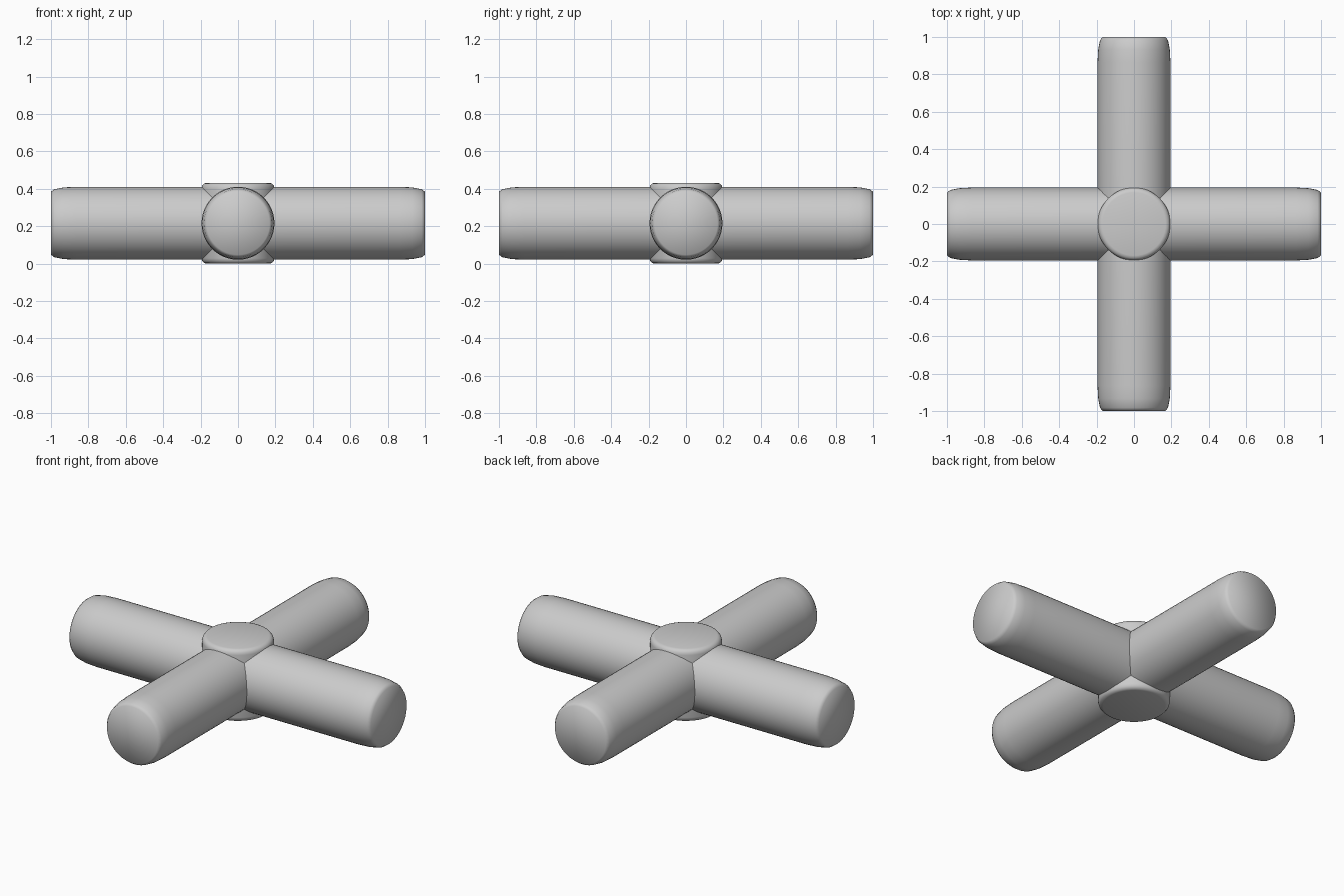
import bpy, bmesh
from math import pi

if "Cube" in bpy.data.objects:
    bpy.data.objects.remove(bpy.data.objects["Cube"])

RADIUS = 0.195   # bar radius
HALF_H = 0.216   # half height of the short hub, also axis height


def bevelled_bar(name, half_length, rotation):
    # Unit cylinder with rounded rims, stretched so the rounding follows its length
    mesh = bpy.data.meshes.new(name)
    bm = bmesh.new()
    bmesh.ops.create_cone(bm, cap_ends=True, segments=48,
                          radius1=1, radius2=1, depth=2)
    rims = [e for e in bm.edges if abs(e.verts[0].co.z - e.verts[1].co.z) < 0.01]
    bmesh.ops.bevel(bm, geom=rims, offset=0.135, offset_type='OFFSET',
                    segments=3, profile=0.5, affect='EDGES')
    bmesh.ops.scale(bm, vec=(RADIUS, RADIUS, half_length), verts=bm.verts)
    for f in bm.faces:
        f.smooth = True
    bm.to_mesh(mesh)
    bm.free()
    obj = bpy.data.objects.new(name, mesh)
    obj.location.z = HALF_H
    obj.rotation_euler = rotation
    bpy.context.collection.objects.link(obj)
    return obj


# Two long crossing bars and the short upright hub
bevelled_bar("bar_left_right", 1.0, (0, pi / 2, 0))
bevelled_bar("bar_front_back", 1.0, (pi / 2, 0, 0))
bevelled_bar("centre_hub", HALF_H, (0, 0, 0))
